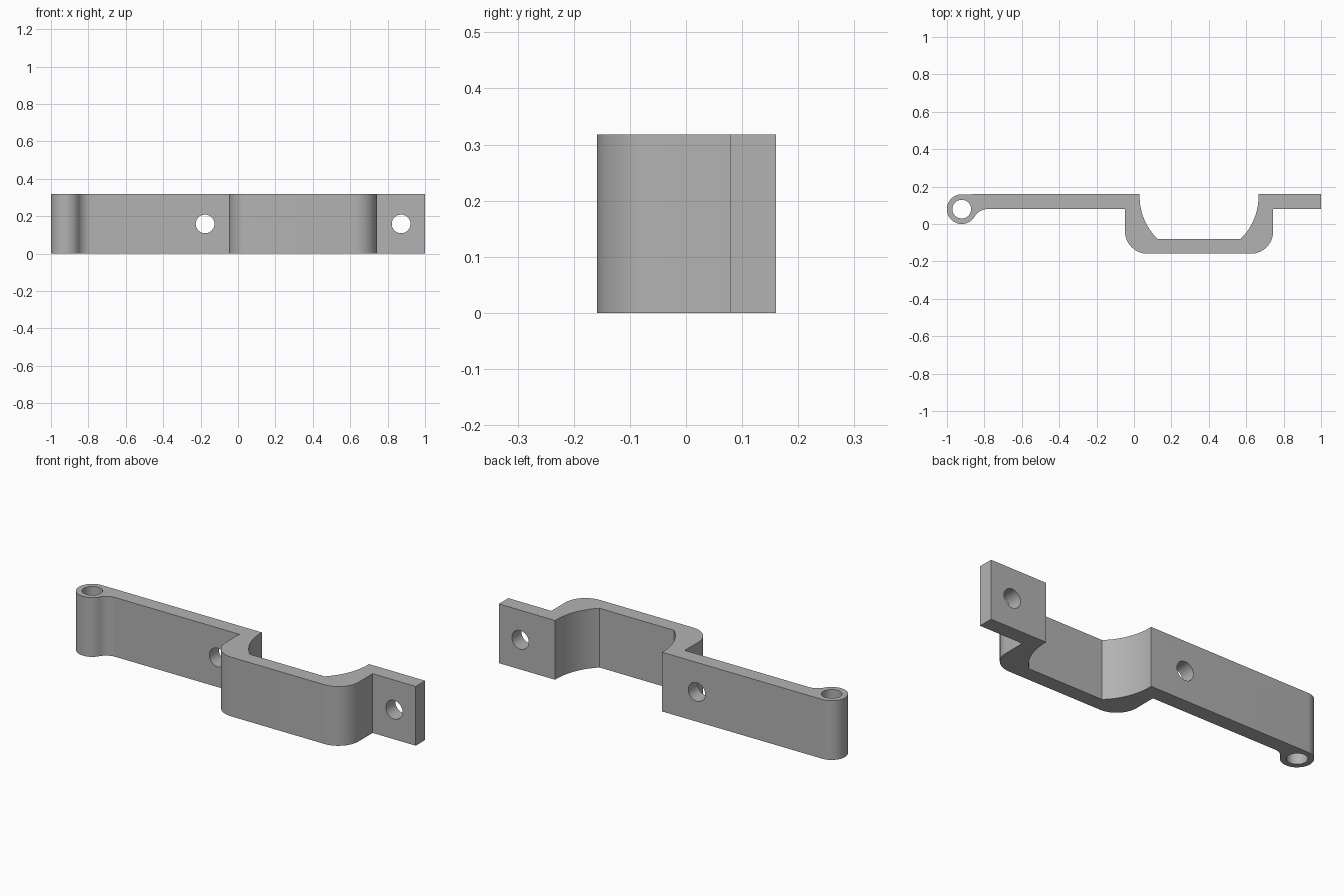
import bpy, bmesh, math

if "Cube" in bpy.data.objects:
    bpy.data.objects.remove(bpy.data.objects["Cube"])

H = 0.318          # bracket height
T = 0.16           # half depth
MID = 0.348        # centre of the saddle bend

steel = bpy.data.materials.new("plain grey")
steel.diffuse_color = (0.45, 0.45, 0.45, 1)
steel.use_nodes = True
steel.node_tree.nodes["Principled BSDF"].inputs["Base Color"].default_value = steel.diffuse_color


def arc(cx, cy, r, a0, a1, n):
    """Points along an arc, angles in degrees."""
    return [(cx + r * math.cos(math.radians(a0 + (a1 - a0) * i / n)),
             cy + r * math.sin(math.radians(a0 + (a1 - a0) * i / n)))
            for i in range(n + 1)]


def cutter(name, radius, depth, location, rotation=(0, 0, 0)):
    """Hidden cylinder used to drill a hole."""
    bpy.ops.mesh.primitive_cylinder_add(vertices=48, radius=radius, depth=depth,
                                        location=location, rotation=rotation)
    ob = bpy.context.object
    ob.name = name
    ob.hide_render = True
    return ob


# Plan outline, counter-clockwise from the top of the hinge eye
eye_x, eye_y, eye_r = -0.921, 0.0795, 0.0795
fillet_x = eye_x + 2 * eye_r * math.cos(math.radians(30))
outline = arc(eye_x, eye_y, eye_r, 90, 330, 32)              # hinge eye
outline += arc(fillet_x, 0, eye_r, 150, 90, 10)[1:]          # neck fillet
outline += [(-0.048, eye_y)]
outline += arc(0.072, -0.039, 0.12, 180, 270, 14)            # left outer bend
outline += arc(0.624, -0.039, 0.12, 270, 360, 14)            # right outer bend
outline += [(0.744, eye_y), (1, eye_y), (1, T), (0.666, T)]  # end tab
inner = math.degrees(math.asin(0.2277 / 0.318))
outline += arc(MID, 0.148, 0.318, 0, -inner, 14)             # right inner curve
outline += arc(MID, 0.148, 0.318, 180 + inner, 180, 14)      # left inner curve
outline += [(0.03, T)]

# Bracket body extruded from the outline
bm = bmesh.new()
base = bm.faces.new([bm.verts.new((x, y, 0)) for x, y in outline])
ext = bmesh.ops.extrude_face_region(bm, geom=[base])
top = [v for v in ext["geom"] if isinstance(v, bmesh.types.BMVert)]
bmesh.ops.translate(bm, vec=(0, 0, H), verts=top)
bmesh.ops.recalc_face_normals(bm, faces=bm.faces)
mesh = bpy.data.meshes.new("bracket")
bm.to_mesh(mesh)
bm.free()
mesh.materials.append(steel)
bracket = bpy.data.objects.new("bracket", mesh)
bpy.context.collection.objects.link(bracket)

# Pin hole and the two bolt holes
side = (math.pi / 2, 0, 0)
cutters = [cutter("pin_hole_cutter", 0.05, 1, (eye_x, eye_y, H / 2)),
           cutter("arm_bolt_cutter", 0.05, 0.3, (-0.176, 0.12, H / 2), side),
           cutter("tab_bolt_cutter", 0.05, 0.3, (0.872, 0.12, H / 2), side)]
bpy.ops.object.select_all(action='DESELECT')
bracket.select_set(True)
bpy.context.view_layer.objects.active = bracket
for c in cutters:
    mod = bracket.modifiers.new(c.name, 'BOOLEAN')
    mod.operation = 'DIFFERENCE'
    mod.solver = 'EXACT'
    mod.object = c
    bpy.ops.object.modifier_apply(modifier=mod.name)
for c in cutters:
    bpy.data.objects.remove(c)

bpy.ops.object.shade_smooth_by_angle(angle=math.radians(30))
